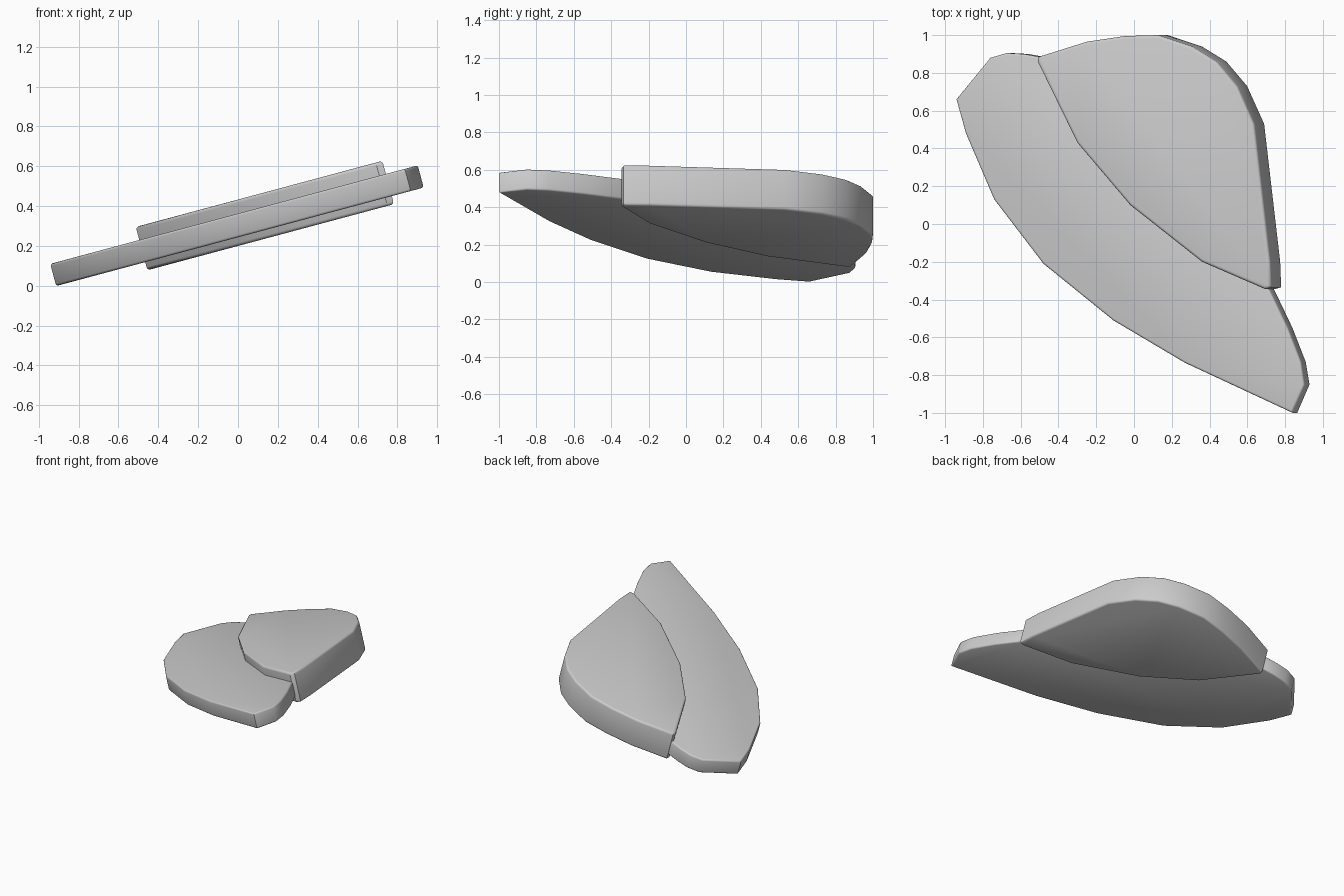
import bpy, bmesh, math

cube = bpy.data.objects.get("Cube")
if cube:
    bpy.data.objects.remove(cube, do_unlink=True)

TILT = math.radians(15)

grey = bpy.data.materials.new("plain grey")
grey.use_nodes = True
grey.diffuse_color = (0.6, 0.6, 0.6, 1)
grey.node_tree.nodes["Principled BSDF"].inputs["Base Color"].default_value = (0.6, 0.6, 0.6, 1)


def slab(name, outline, low, high, bevel):
    """Extrude a plan outline into a tilted plate with softened rims."""
    bm = bmesh.new()
    # outline is measured in plan, so stretch it along the slope
    base = bm.faces.new([bm.verts.new((x / math.cos(TILT), y, low)) for x, y in outline])
    bm.normal_update()
    if base.normal.z > 0:
        base.normal_flip()
    extruded = bmesh.ops.extrude_face_region(bm, geom=[base], use_keep_orig=True)
    for v in extruded["geom"]:
        if isinstance(v, bmesh.types.BMVert):
            v.co.z = high
    bmesh.ops.recalc_face_normals(bm, faces=bm.faces)
    rims = [e for e in bm.edges if abs(e.verts[0].co.z - e.verts[1].co.z) < 1e-5]
    bmesh.ops.bevel(bm, geom=rims, offset=bevel, segments=3, profile=0.5,
                    affect='EDGES', clamp_overlap=True)
    mesh = bpy.data.meshes.new(name)
    bm.to_mesh(mesh)
    bm.free()
    mesh.materials.append(grey)
    obj = bpy.data.objects.new(name, mesh)
    bpy.context.collection.objects.link(obj)
    obj.rotation_euler.y = -TILT
    bpy.ops.object.select_all(action='DESELECT')
    obj.select_set(True)
    bpy.context.view_layer.objects.active = obj
    bpy.ops.object.shade_smooth_by_angle(angle=math.radians(35))
    return obj


# Thick rounded plate
slab("thick_plate", [
    (-0.405, 0.86), (-0.195, 0.43), (0.085, 0.10), (0.465, -0.20), (0.80, -0.345),
    (0.833, -0.335), (0.828, -0.20), (0.743, 0.53), (0.653, 0.73), (0.543, 0.86),
    (0.413, 0.94), (0.233, 1.0), (0.055, 0.995), (-0.145, 0.965), (-0.40, 0.885),
], 0.193, 0.418, 0.016)

# Thin crescent plate tucked into the thick one
slab("thin_plate", [
    (-0.852, 0.66), (-0.802, 0.48), (-0.652, 0.13), (-0.392, -0.21), (-0.022, -0.51),
    (0.358, -0.735), (0.928, -1.0), (0.993, -0.85), (0.973, -0.73), (0.903, -0.55),
    (0.80, -0.335), (-0.385, 0.88), (-0.495, 0.90), (-0.585, 0.905), (-0.672, 0.88),
], 0.235, 0.35, 0.012)
